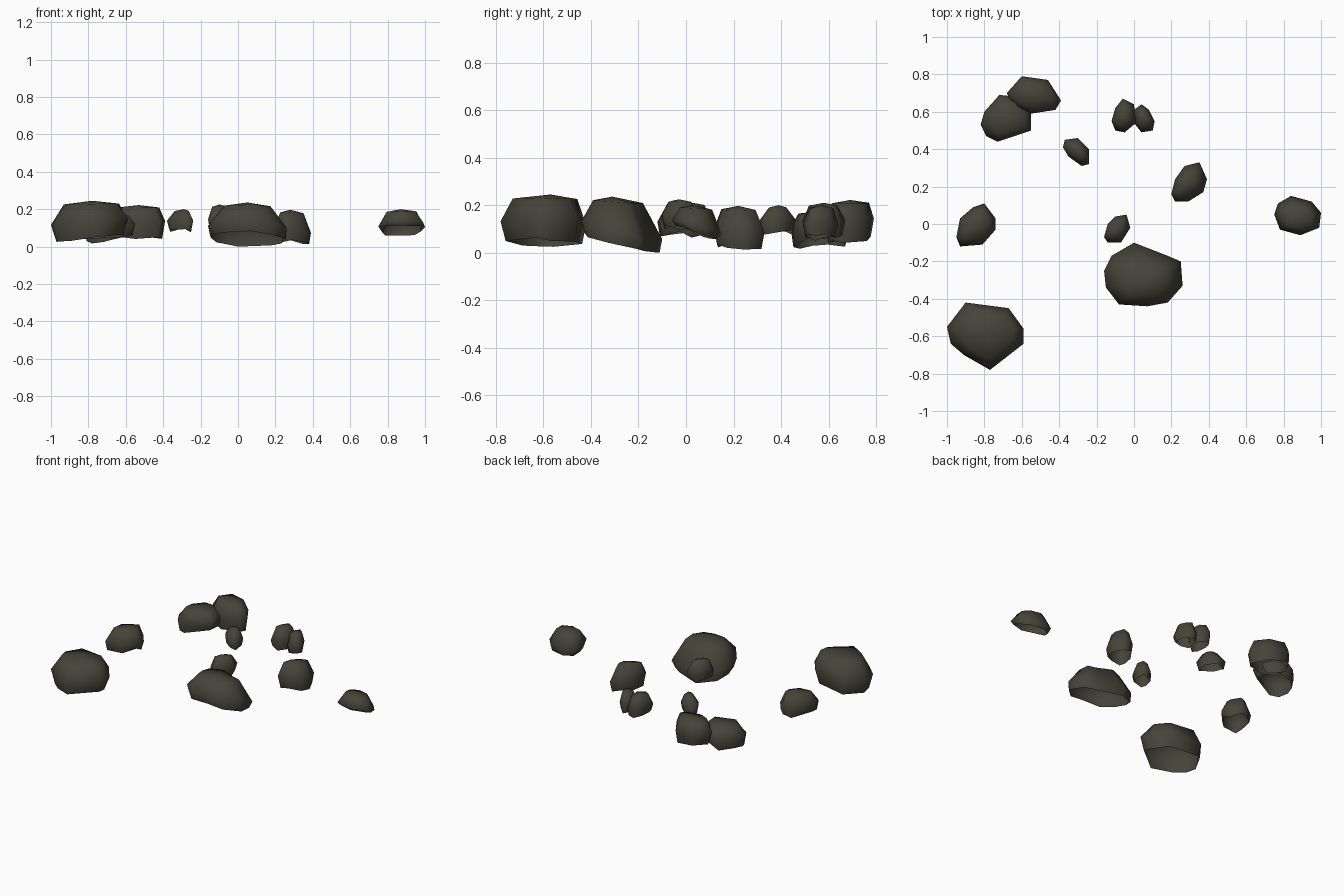
import bpy, bmesh, math, random

if "Cube" in bpy.data.objects:
    bpy.data.objects.remove(bpy.data.objects["Cube"])

random.seed(4)
stone = bpy.data.materials.new("dark olive stone")
stone.diffuse_color = (0.060, 0.058, 0.042, 1)
stone.use_nodes = True
stone.node_tree.nodes["Principled BSDF"].inputs["Base Color"].default_value = stone.diffuse_color


def rock(name, outline, top, mid, low, tilt=(0, 0), flat=0.66, jag=0.015, tuck=0.86):
    """Open-bottomed boulder shell: jagged rim, widest ring, shoulder ring, crown."""
    n = len(outline)
    cx = sum(p[0] for p in outline) / n
    cy = sum(p[1] for p in outline) / n
    tx, ty, tz = top
    bm = bmesh.new()
    rim, belly, shoulder = [], [], []
    for x, y in outline:
        lean = tilt[0] * (x - cx) + tilt[1] * (y - cy)
        zm = mid + lean + random.uniform(-0.012, 0.012)
        zl = max(0.0, low + lean + random.uniform(0, jag * 2))
        zl = min(zl, zm - 0.02)
        k = tuck + random.uniform(-0.05, 0.05)
        rim.append(bm.verts.new((cx + (x - cx) * k, cy + (y - cy) * k, zl)))
        belly.append(bm.verts.new((x, y, zm)))
        s = flat + random.uniform(-0.05, 0.05)
        shoulder.append(bm.verts.new((tx + (x - tx) * s, ty + (y - ty) * s,
                                      zm + (tz - zm) * 0.85)))
    crown = bm.verts.new(top)
    for a, b in ((rim, belly), (belly, shoulder)):
        for i in range(n):
            j = (i + 1) % n
            bm.faces.new((a[i], a[j], b[j], b[i]))
    for i in range(n):
        bm.faces.new((shoulder[i], shoulder[(i + 1) % n], crown))
    bmesh.ops.recalc_face_normals(bm, faces=bm.faces)
    if sum(f.normal.z for f in crown.link_faces) < 0:
        bmesh.ops.reverse_faces(bm, faces=bm.faces)
    me = bpy.data.meshes.new(name)
    bm.to_mesh(me)
    bm.free()
    me.materials.append(stone)
    me.shade_smooth()
    ob = bpy.data.objects.new(name, me)
    bpy.context.collection.objects.link(ob)


# Two large boulders at the front
rock("front_left_boulder",
     [(-1, -.55), (-.9, -.42), (-.67, -.45), (-.59, -.56), (-.59, -.64),
      (-.77, -.78), (-.91, -.70), (-.98, -.64)],
     (-.78, -.57, .245), .135, .035, (.06, 0), .72, .01)
rock("centre_boulder",
     [(-.16, -.25), (-.12, -.17), (0, -.1), (.18, -.17), (.25, -.2), (.26, -.33),
      (.18, -.42), (.07, -.44), (-.08, -.43), (-.15, -.34)],
     (.05, -.31, .236), .1, .035, (-.04, -.24), .62, .008, .93)

# Middle-sized rocks around the edge
rock("left_rock",
     [(-.95, -.07), (-.93, .03), (-.86, .09), (-.8, .11), (-.74, .03), (-.74, -.03),
      (-.81, -.11), (-.93, -.12)],
     (-.83, 0, .215), .13, .06, (0, -.05), .68)
rock("right_rock",
     [(.75, .05), (.77, .11), (.84, .15), (.95, .12), (1, .06), (.99, -.02),
      (.89, -.06), (.78, -.03)],
     (.87, .03, .2), .115, .075, (0, -.3), .66, .01)
rock("back_left_rock",
     [(-.82, .53), (-.8, .6), (-.72, .69), (-.62, .68), (-.55, .6), (-.55, .5),
      (-.73, .44), (-.79, .47)],
     (-.67, .56, .175), .1, .025, (.1, 0), .68)
rock("back_left_second_rock",
     [(-.68, .7), (-.6, .79), (-.46, .77), (-.39, .66), (-.42, .61), (-.55, .59),
      (-.64, .62)],
     (-.53, .69, .222), .13, .04, (0, .1), .75)
rock("back_right_rock",
     [(.2, .16), (.22, .24), (.27, .31), (.35, .33), (.39, .24), (.37, .17), (.29, .12),
      (.22, .12)],
     (.28, .22, .197), .09, .01, (-.1, 0), .68)

# Small stones
rock("small_back_stone",
     [(-.38, .41), (-.37, .45), (-.3, .46), (-.24, .4), (-.24, .32), (-.28, .31), (-.35, .36)],
     (-.29, .39, .2), .14, .075, (0, 0), .5, .012)
rock("small_pair_stone_left",
     [(-.12, .55), (-.1, .62), (-.06, .67), (0, .64), (.01, .54), (-.05, .49), (-.1, .5)],
     (-.05, .58, .21), .13, .06)
rock("small_pair_stone_right",
     [(0, .54), (0, .61), (.04, .64), (.08, .61), (.11, .55), (.1, .5), (.04, .49)],
     (.05, .57, .2), .12, .05)
rock("small_centre_stone",
     [(-.16, -.07), (-.14, 0), (-.1, .04), (-.04, .05), (-.02, -.02), (-.07, -.1), (-.14, -.1)],
     (-.1, -.03, .225), .15, .09, (0, 0), .6)
